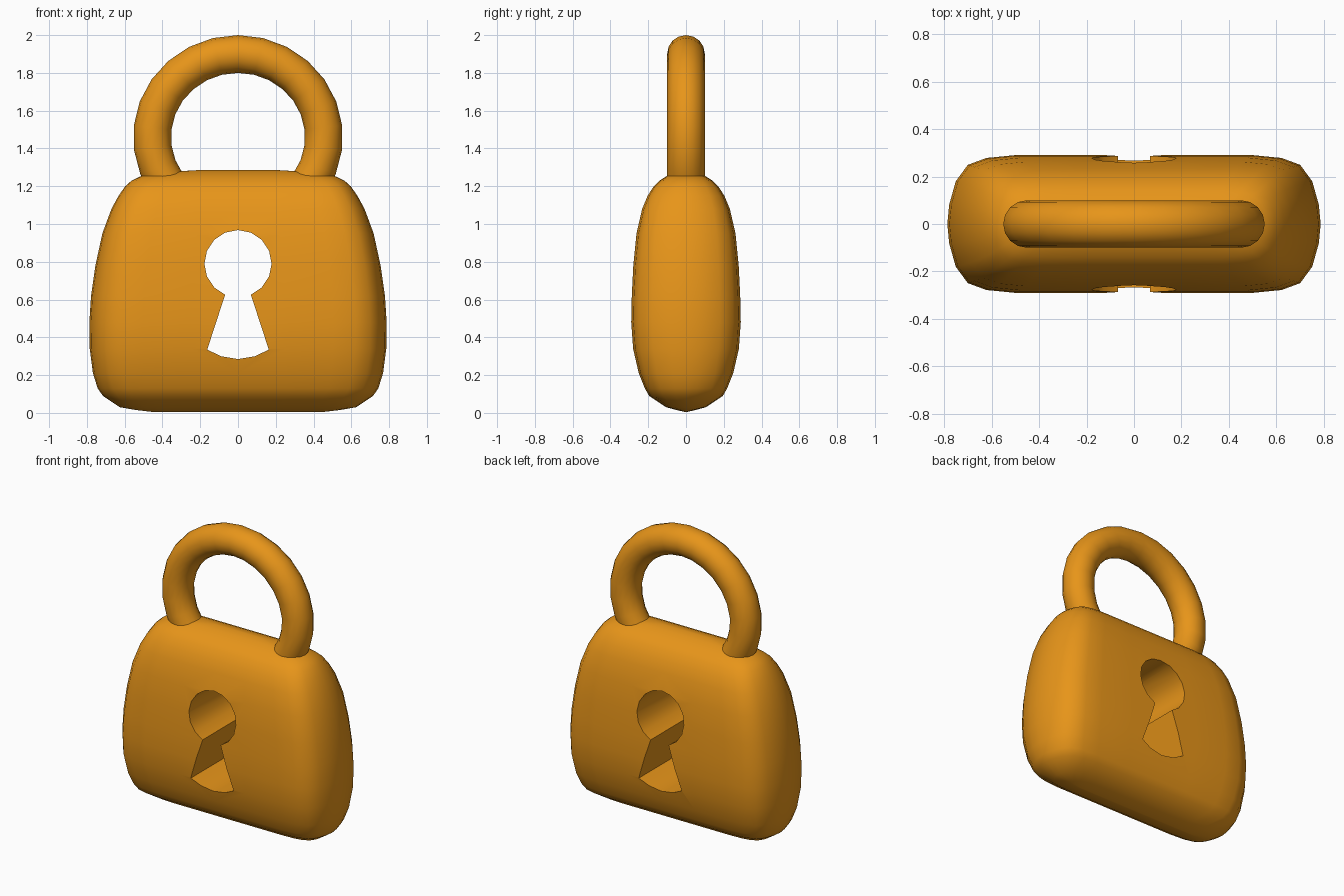
import bpy, bmesh
from math import sin, cos, pi, radians
from mathutils import Vector

if "Cube" in bpy.data.objects:
    bpy.data.objects.remove(bpy.data.objects["Cube"])

brass = bpy.data.materials.new("brass")
brass.diffuse_color = (0.80, 0.30, 0.01, 1)
brass.use_nodes = True
brass.node_tree.nodes["Principled BSDF"].inputs["Base Color"].default_value = brass.diffuse_color


def make_object(name, bm):
    bmesh.ops.recalc_face_normals(bm, faces=bm.faces)
    mesh = bpy.data.meshes.new(name)
    bm.to_mesh(mesh)
    bm.free()
    obj = bpy.data.objects.new(name, mesh)
    bpy.context.collection.objects.link(obj)
    mesh.materials.append(brass)
    return obj


def loft(name, rings):
    bm = bmesh.new()
    loops = [[bm.verts.new(p) for p in ring] for ring in rings]
    n = len(loops[0])
    for a, b in zip(loops, loops[1:]):
        for i in range(n):
            j = (i + 1) % n
            bm.faces.new((a[i], a[j], b[j], b[i]))
    bm.faces.new(loops[0])
    bm.faces.new(loops[-1])
    return make_object(name, bm)


def smooth(obj, angle):
    bpy.ops.object.select_all(action='DESELECT')
    obj.select_set(True)
    bpy.context.view_layer.objects.active = obj
    bpy.ops.object.shade_smooth_by_angle(angle=radians(angle))


# Body: pillow-shaped plan outline scaled through the height
quarter = [(1, 0), (.99, .28), (.955, .62), (.89, .86), (.79, .96), (.64, 1), (.32, 1)]
outline = (quarter + [(0, 1)] + [(-x, y) for x, y in quarter[::-1]]
           + [(-x, -y) for x, y in quarter[1:]] + [(0, -1)]
           + [(x, -y) for x, y in quarter[:0:-1]])
# height, half width, half depth
profile = [(.005, .45, .006), (.015, .54, .05), (.03, .625, .105), (.09, .715, .195),
           (.13, .743, .218), (.21, .768, .25), (.34, .785, .28), (.48, .787, .29),
           (.62, .778, .287), (.78, .755, .279), (.95, .718, .262), (1.08, .67, .232),
           (1.15, .632, .203), (1.20, .597, .17), (1.23, .563, .14), (1.255, .51, .10),
           (1.275, .38, .055), (1.286, .2, .01)]
body = loft("lock_body", [[(x * w, y * d, z) for x, y in outline] for z, w, d in profile])

# Keyhole: round top, flared slot with a curved foot, cut right through
hole = [(.178 * cos(t), .79 + .178 * sin(t))
        for t in (radians(-67.5 + 22.5 * i) for i in range(15))]
hole += [(-.163, .335), (-.09, .30), (0, .285), (.09, .30), (.163, .335)]
cutter = loft("keyhole_cutter", [[(x, y, z) for x, z in hole] for y in (-.5, .5)])
cut = body.modifiers.new("keyhole", 'BOOLEAN')
cut.operation = 'DIFFERENCE'
cut.solver = 'EXACT'
cut.object = cutter
bpy.context.view_layer.objects.active = body
body.select_set(True)
bpy.ops.object.modifier_apply(modifier=cut.name)
bpy.data.objects.remove(cutter)
smooth(body, 40)

# Shackle: round bar swept along an arc, its ends sunk in the body
steps, bar = 18, .10
rings = []
for i in range(steps + 1):
    t = radians(-35 + 250 * i / steps)
    centre = Vector((.455 * cos(t), 0, 1.46 + .44 * sin(t)))
    out = Vector((cos(t), 0, sin(t)))
    rings.append([centre + bar * (cos(a) * out + sin(a) * Vector((0, 1, 0)))
                  for a in (2 * pi * k / 16 for k in range(16))])
shackle = loft("shackle", rings)
smooth(shackle, 40)
